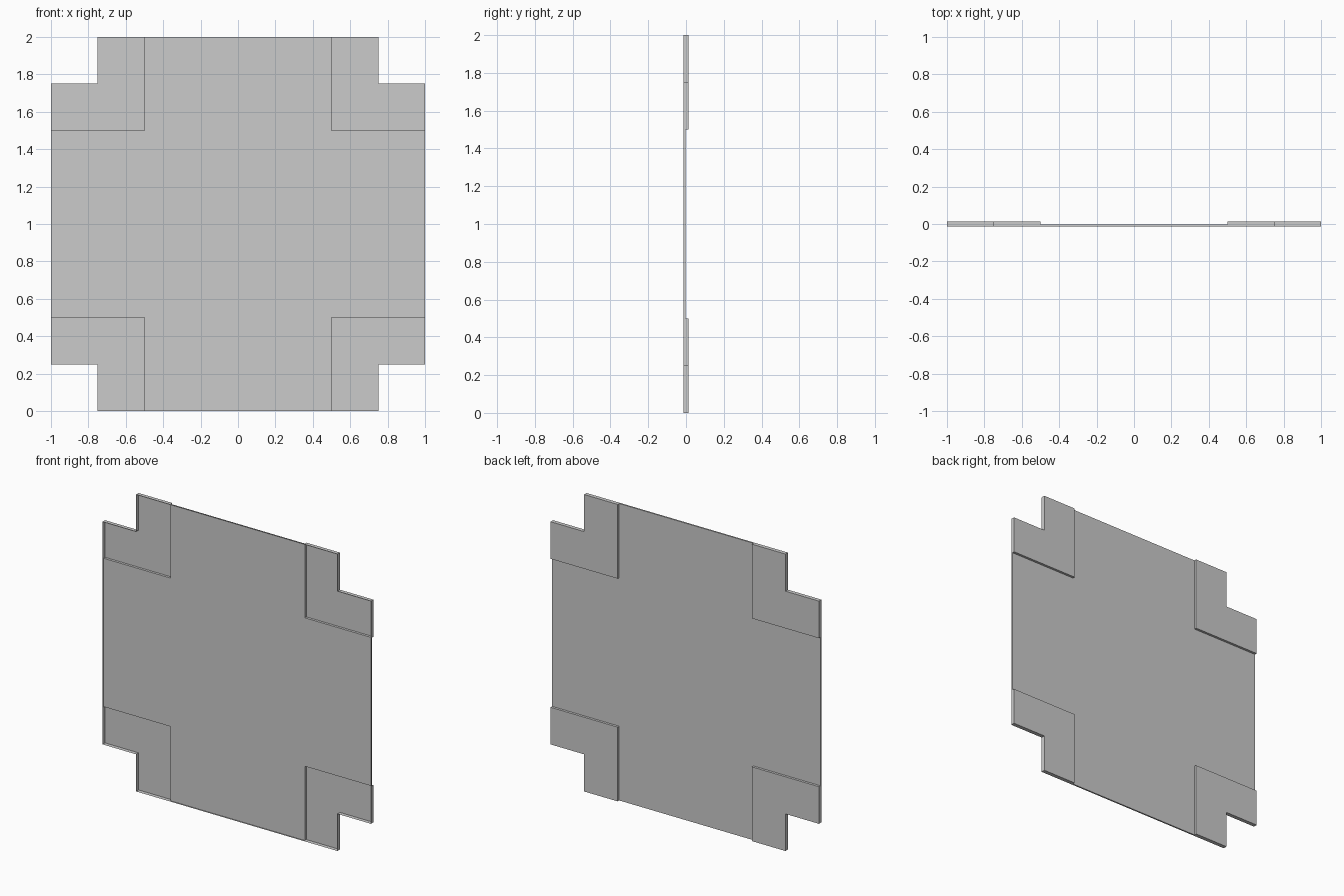
import bpy
import bmesh

if "Cube" in bpy.data.objects:
    bpy.data.objects.remove(bpy.data.objects["Cube"])

FRONT, MIDDLE, BACK = -0.0133, -0.003, 0.0133


def panel(name, outline, back, wall_ends):
    """Back sheet from a counter-clockwise x/z outline, with a wall per edge
    running forward to wall_ends[i] (None = no wall). The front stays open."""
    bm = bmesh.new()
    rim = [bm.verts.new((x, back, z)) for x, z in outline]
    bm.faces.new(rim[::-1])
    front = {}

    def front_vert(i, y):
        if (i, y) not in front:
            x, z = outline[i]
            front[i, y] = bm.verts.new((x, y, z))
        return front[i, y]

    for i, y in enumerate(wall_ends):
        if y is not None:
            j = (i + 1) % len(outline)
            bm.faces.new((rim[i], rim[j], front_vert(j, y), front_vert(i, y)))
    mesh = bpy.data.meshes.new(name)
    bm.to_mesh(mesh)
    bm.free()
    obj = bpy.data.objects.new(name, mesh)
    obj.location.z = 1
    bpy.context.collection.objects.link(obj)
    return obj


# Cross-shaped centre sheet, shallow lip on its four outer edges
a = 0.5
cross = [(a, a), (a, 1), (-a, 1), (-a, a), (-1, a), (-1, -a),
         (-a, -a), (-a, -1), (a, -1), (a, -a), (1, -a), (1, a)]
panel("center_panel", cross, MIDDLE, [None, FRONT, None] * 4)

# Raised notched corners: short step to the centre sheet, full outer walls
corner = [(a, a), (1, a), (1, 0.75), (0.75, 0.75), (0.75, 1), (a, 1)]
plates = panel("corner_plates", corner, BACK,
               [MIDDLE, FRONT, FRONT, FRONT, FRONT, MIDDLE])
mirror = plates.modifiers.new("mirror", 'MIRROR')
mirror.use_axis = (True, False, True)
